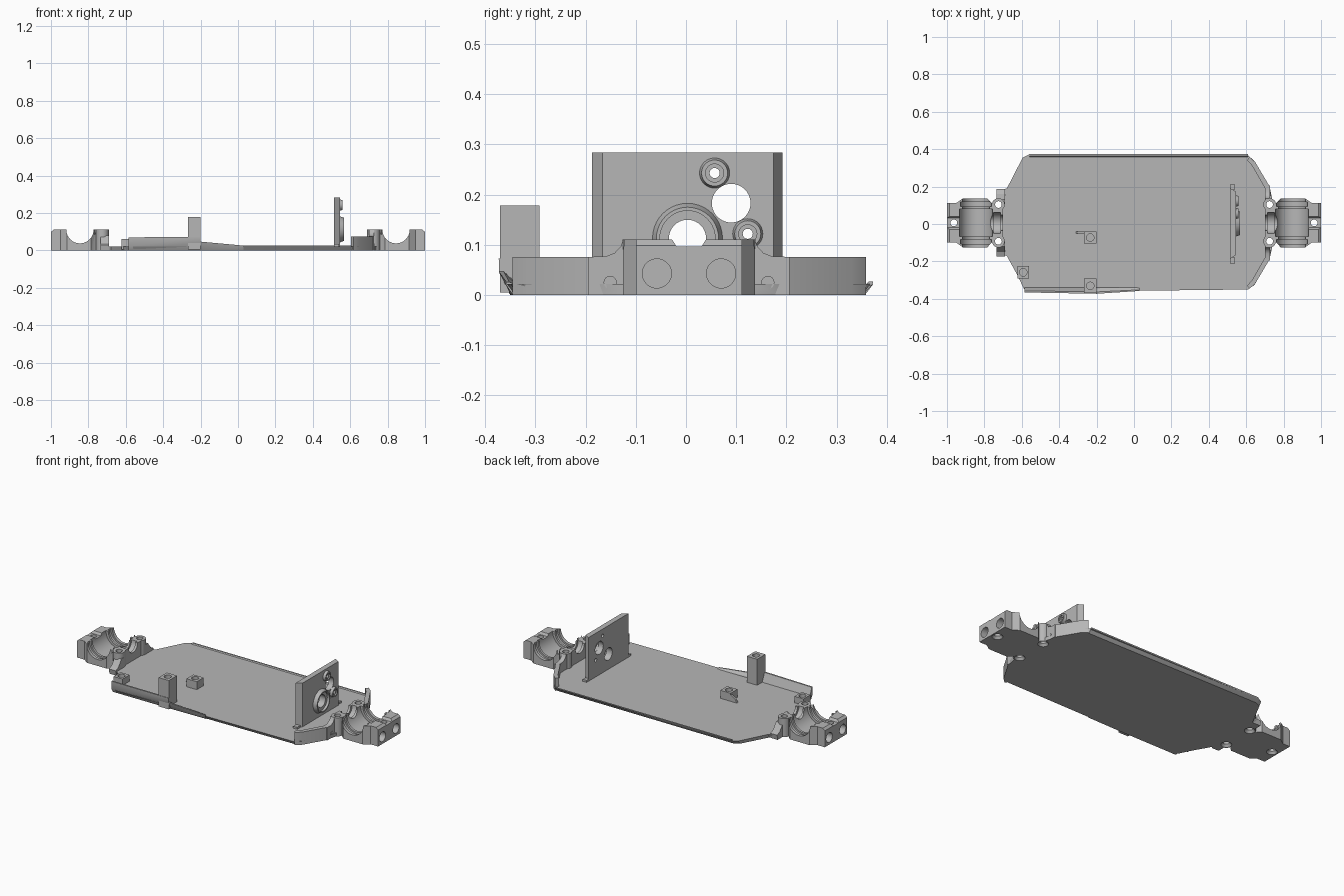
import bpy, bmesh, math
from mathutils import Vector

if "Cube" in bpy.data.objects:
    bpy.data.objects.remove(bpy.data.objects["Cube"])

grey = bpy.data.materials.new("plain grey")
grey.diffuse_color = (0.47, 0.47, 0.47, 1)
grey.use_nodes = True
grey.node_tree.nodes["Principled BSDF"].inputs["Base Color"].default_value = grey.diffuse_color
YC = 0.006  # centre line of the axle housings


def finish(name, bm):
    bmesh.ops.recalc_face_normals(bm, faces=bm.faces)
    me = bpy.data.meshes.new(name)
    bm.to_mesh(me)
    bm.free()
    me.materials.append(grey)
    ob = bpy.data.objects.new(name, me)
    bpy.context.collection.objects.link(ob)
    return ob


def place(p, axis, t):
    return {'x': (t, p[0], p[1]), 'y': (p[0], t, p[1]), 'z': (p[0], p[1], t)}[axis]


def loft(name, a, axis, lo, hi, b=None):
    """Solid between profile a at lo and profile b (or a) at hi."""
    bm = bmesh.new()
    va = [bm.verts.new(place(p, axis, lo)) for p in a]
    vb = [bm.verts.new(place(p, axis, hi)) for p in (b or a)]
    bm.faces.new(va)
    bm.faces.new(vb)
    n = len(va)
    for i in range(n):
        j = (i + 1) % n
        bm.faces.new((va[i], va[j], vb[j], vb[i]))
    return finish(name, bm)


def circle(c, r, n=40):
    return [(c[0] + r * math.cos(2 * math.pi * i / n), c[1] + r * math.sin(2 * math.pi * i / n)) for i in range(n)]


def cyl(name, c, r, axis, lo, hi, r2=None):
    return loft(name, circle(c, r), axis, lo, hi, circle(c, r2 or r))


def box(name, x0, x1, y0, y1, z0, z1):
    return loft(name, [(x0, y0), (x1, y0), (x1, y1), (x0, y1)], 'z', z0, z1)


def boolean(ob, others, op='DIFFERENCE', keep=False):
    bpy.context.view_layer.objects.active = ob
    for o in others:
        m = ob.modifiers.new("bool", 'BOOLEAN')
        m.operation, m.solver, m.object = op, 'EXACT', o
        bpy.ops.object.modifier_apply(modifier=m.name)
        if not keep:
            bpy.data.objects.remove(o)


# floor plate with flared edges
outline = [(-0.73, -0.165), (-0.68, -0.17), (-0.62, -0.28), (-0.59, -0.345), (-0.56, -0.365), (0.0, -0.357),
           (0.61, -0.35), (0.645, -0.325), (0.725, -0.185), (0.74, -0.12), (0.74, 0.13), (0.725, 0.2),
           (0.645, 0.335), (0.61, 0.367), (-0.56, 0.373), (-0.595, 0.355), (-0.68, 0.19), (-0.73, 0.18)]
plate = loft("floor_plate", [(x, y * 0.955) for x, y in outline], 'z', 0, 0.022, outline)
# low rim on the far long edge
loft("edge_rim", [(0.352, 0.015), (0.371, 0.02), (0.373, 0.027), (0.364, 0.027)], 'x', -0.56, 0.61)


# axle housing for each end, s = +1 or -1
def housing(s, label):
    half = [(0.70, 0.085), (0.76, 0.105), (0.785, 0.131), (0.915, 0.131), (0.95, 0.106), (1.0, 0.106)]
    pts = [(s * x, YC + y) for x, y in half] + [(s * x, YC - y) for x, y in reversed(half)]
    body = loft(label + "_axle_housing", pts, 'z', 0, 0.111)
    posts = []
    for q in (-1, 1):
        posts.append(cyl("post", (s * 0.725, YC + q * 0.098), 0.034, 'z', 0, 0.111))
    boolean(body, posts, 'UNION')
    cx = s * 0.845
    cuts = [cyl("c", (cx, 0.111), 0.073, 'y', -0.3, 0.3),
            cyl("c", (cx, 0.111), 0.088, 'y', YC - 0.074, YC + 0.074),
            cyl("c", (cx, 0.111), 0.083, 'y', YC + 0.088, YC + 0.112),
            cyl("c", (cx, 0.111), 0.083, 'y', YC - 0.112, YC - 0.088),
            # shaft tunnel towards the middle
            cyl("c", (YC, 0.111), 0.042, 'x', s * 0.6, s * 0.83),
            cyl("c", (YC, 0.111), 0.056, 'x', s * 0.715, s * 0.75),
            # shallow dip on the outer end
            loft("c", [(YC - 0.04, 0.12), (YC - 0.025, 0.097), (YC + 0.025, 0.097), (YC + 0.04, 0.12)],
                 'x', s * 0.9, s * 1.1)]
    # hinge pin holes
    for q in (-1, 1):
        cuts.append(cyl("c", (YC + q * 0.064, 0.043), 0.029, 'x', s * 0.96, s * 1.1))
    # chamfer along the outer end
    cuts.append(loft("c", [(s * 0.985, 0.13), (s * 0.985, 0.112), (s * 1.01, 0.09), (s * 1.01, 0.13)],
                     'y', -0.3, 0.3))
    boolean(body, cuts)
    # countersunk screw holes through housing and floor
    for x, y in ((0.963, YC), (0.725, YC + 0.098), (0.725, YC - 0.098)):
        drill = cyl("c", (s * x, y), 0.018, 'z', -0.1, 0.3)
        sink = cyl("c", (s * x, y), 0.031, 'z', -0.002, 0.014, 0.018)
        for o in (body, plate):
            boolean(o, [drill, sink], keep=True)
        bpy.data.objects.remove(drill)
        bpy.data.objects.remove(sink)


housing(1, "right")
housing(-1, "left")

for q, side in ((-1, "near"), (1, "far")):
    def Y(y):
        return YC + q * y
    # slanted corner wall
    wall = [(0.618, 0.352), (0.648, 0.325), (0.728, 0.19), (0.728, 0.165), (0.702, 0.165), (0.70, 0.185),
            (0.632, 0.305), (0.605, 0.335)]
    loft(side + "_corner_wall", [(x, Y(y)) for x, y in wall], 'z', 0.0, 0.076)
    # curved web from corner wall up to the housing
    web = [(0.10, 0), (0.20, 0), (0.20, 0.076), (0.165, 0.077), (0.148, 0.084), (0.136, 0.097), (0.131, 0.111),
           (0.125, 0.111)]
    w = loft(side + "_wall_web", [(Y(y), z) for y, z in web], 'x', 0.70, 0.728)
    boolean(w, [cyl("c", (0.725, Y(0.098)), 0.03, 'z', -0.1, 0.3)])
    cyl(side + "_web_screw", (Y(0.157), 0.025), 0.013, 'x', 0.72, 0.731)
    # sloping gusset at the other end
    gus = [(0.10, 0), (0.175, 0), (0.18, 0.03), (0.155, 0.04), (0.14, 0.06), (0.125, 0.08), (0.10, 0.08)]
    g = loft(side + "_gusset", [(Y(y), z) for y, z in gus], 'x', -0.735, -0.69)
    boolean(g, [cyl("c", (-0.725, Y(0.098)), 0.03, 'z', -0.1, 0.3)])

# upright motor mount with bosses and openings
mount = loft("motor_mount", [(0.513, -0.187), (0.545, -0.166), (0.545, 0.174), (0.513, 0.192)], 'z', 0, 0.284)
bosses = [((0.057, 0.243), 0.034, 0.026, 0.56), ((0.123, 0.122), 0.034, 0.026, 0.56),
          ((0.003, 0.113), 0.075, 0.062, 0.567)]
boolean(mount, [cyl("boss", c, r, 'x', 0.53, x, r2) for c, r, r2, x in bosses], 'UNION')
boolean(mount, [cyl("c", (0.003, 0.113), 0.055, 'x', 0.552, 0.6),
                cyl("c", (0.003, 0.113), 0.037, 'x', 0.4, 0.6),
                cyl("c", (0.09, 0.183), 0.0385, 'x', 0.4, 0.6),
                cyl("c", (0.057, 0.243), 0.01, 'x', 0.4, 0.6),
                cyl("c", (0.057, 0.243), 0.018, 'x', 0.553, 0.6),
                cyl("c", (0.123, 0.122), 0.01, 'x', 0.4, 0.6),
                cyl("c", (0.123, 0.122), 0.018, 'x', 0.553, 0.6)])
for n, y0, y1 in (("near", -0.21, -0.18), ("far", 0.185, 0.21)):
    box(n + "_mount_foot", 0.513, 0.54, y0, y1, 0.01, 0.034)

# flared side wall with tapering tail
flare = [(-0.33, 0.0), (-0.349, 0.0), (-0.372, 0.045), (-0.373, 0.073), (-0.363, 0.073), (-0.344, 0.03)]
start = [(-0.33, 0.0), (-0.35, 0.0), (-0.364, 0.022), (-0.366, 0.07), (-0.357, 0.07), (-0.342, 0.03)]
tail = [(-0.33, 0.0), (-0.345, 0.0), (-0.358, 0.02), (-0.358, 0.026), (-0.352, 0.026), (-0.338, 0.02)]
mid = [(y, min(z, 0.047)) for y, z in flare]
loft("side_wall", start, 'x', -0.585, -0.2, flare)
loft("side_wall_tail", mid, 'x', -0.2, 0.03, tail)

# servo posts, each with a screw hole in the top
for name, x0, x1, y0, y1, top in (("tall_servo_post", -0.268, -0.2, -0.37, -0.292, 0.178),
                                  ("inner_servo_post", -0.268, -0.2, -0.105, -0.04, 0.07),
                                  ("corner_post", -0.622, -0.562, -0.292, -0.225, 0.06)):
    p = box(name, x0, x1, y0, y1, 0.005, top)
    boolean(p, [cyl("c", ((x0 + x1) / 2, (y0 + y1) / 2), 0.02, 'z', top - 0.03, top + 0.1)])
loft("inner_post_rib", [(-0.315, 0.01), (-0.26, 0.01), (-0.26, 0.065), (-0.3, 0.04)], 'y', -0.052, -0.04)

# smooth the round parts, keep edges crisp
bpy.ops.object.select_all(action='DESELECT')
for o in bpy.context.scene.objects:
    o.select_set(True)
    bpy.context.view_layer.objects.active = o
bpy.ops.object.shade_smooth_by_angle(angle=math.radians(30))
